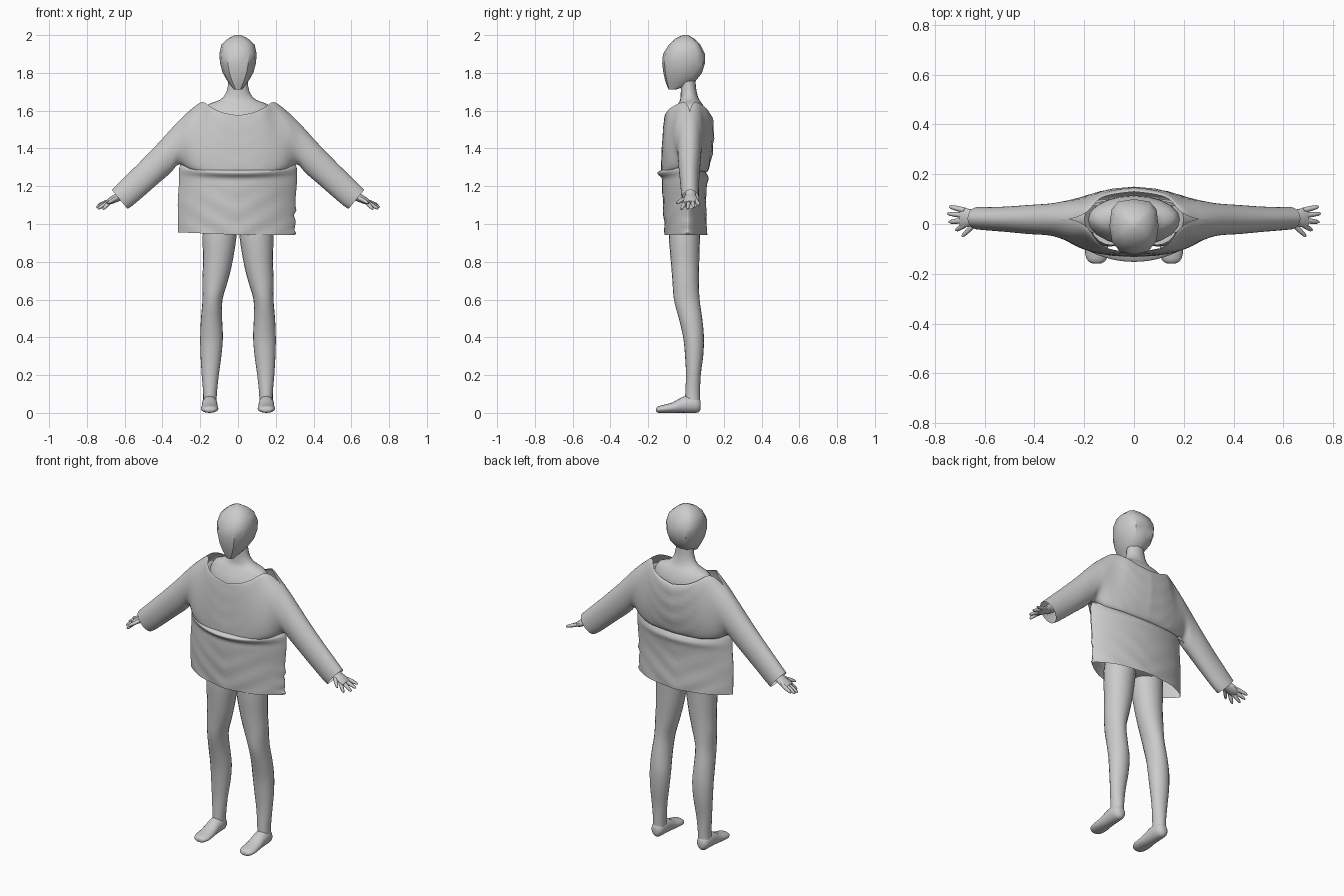
import bpy, bmesh, math
from mathutils import Vector

grey = bpy.data.materials.new("plain grey")
grey.diffuse_color = (0.6, 0.6, 0.6, 1)
X, Y, Z = Vector((1, 0, 0)), Vector((0, 1, 0)), Vector((0, 0, 1))


def resample(rows, n):
    """Catmull-Rom smoothing through rows of numbers, n steps per span."""
    out = []
    for i in range(len(rows) - 1):
        a, b, c, d = (rows[max(i - 1, 0)], rows[i], rows[i + 1],
                      rows[min(i + 2, len(rows) - 1)])
        for k in range(n):
            t = k / n
            out.append([q + .5 * t * (r - p + t * (2 * p - 5 * q + 4 * r - s
                        + t * (3 * (q - r) + s - p)))
                        for p, q, r, s in zip(a, b, c, d)])
    return out + [list(rows[-1])]


def finish(name, bm, mirror=False, angle=50):
    bmesh.ops.remove_doubles(bm, verts=bm.verts, dist=0.0005)
    bmesh.ops.recalc_face_normals(bm, faces=bm.faces)
    me = bpy.data.meshes.new(name)
    bm.to_mesh(me)
    bm.free()
    ob = bpy.data.objects.new(name, me)
    bpy.context.collection.objects.link(ob)
    me.materials.append(grey)
    if mirror:
        m = ob.modifiers.new("mirror", 'MIRROR')
        m.merge_threshold = 0.001
    for o in bpy.context.selected_objects:
        o.select_set(False)
    ob.select_set(True)
    bpy.context.view_layer.objects.active = ob
    bpy.ops.object.shade_smooth_by_angle(angle=math.radians(angle))
    return ob


def bridge(bm, rows, wrap=False):
    rows = [[bm.verts.new(p) for p in r] for r in rows]
    for a, b in zip(rows, rows[1:]):
        n = len(a)
        for i in range(n if wrap else n - 1):
            j = (i + 1) % n
            bm.faces.new((a[i], a[j], b[j], b[i]))
    return rows


def loft(bm, rings, u, v, sides, square=1.0):
    """Capped tube of elliptical rings (x, y, z, ru, rv); square < 1 boxes
    the half facing along +v."""
    pts = []
    for r in rings:
        ring = []
        for k in range(sides):
            a = k * math.tau / sides
            c, s = math.cos(a), math.sin(a)
            p = square if s > -.1 else (1 + square) / 2
            ring.append(Vector(r[:3])
                        + u * r[3] * math.copysign(abs(c) ** p, c)
                        + v * r[4] * math.copysign(abs(s) ** p, s))
        pts.append(ring)
    rows = bridge(bm, pts, True)
    bm.faces.new(rows[0])
    bm.faces.new(rows[-1])


def limb(bm, rings, sides):
    """Tube whose rings face along the line from first to last ring."""
    d = (Vector(rings[-1][:3]) - Vector(rings[0][:3])).normalized()
    u = d.cross(Y).normalized()
    loft(bm, rings, u, u.cross(d).normalized(), sides)


# head: boxy egg with a narrow chin, z / half width / front y / back y
bm = bmesh.new()
head = [(1.712, .022, -.092, -.05), (1.75, .052, -.108, .045),
        (1.80, .081, -.12, .085), (1.85, .095, -.126, .10),
        (1.90, .099, -.122, .10), (1.95, .088, -.09, .075),
        (1.98, .055, -.06, .045), (2.0, .018, -.018, .012)]
loft(bm, [(0, (f + b) / 2, z, w, (b - f) / 2) for z, w, f, b in head],
     X, Y, 12, .65)
finish("head", bm, angle=35)

# neck and torso
bm = bmesh.new()
torso = [(.965, .005, .15, .075), (1.0, .01, .18, .09), (1.15, .01, .15, .08),
         (1.3, .01, .15, .085), (1.45, .01, .17, .095), (1.55, .015, .185, .1),
         (1.60, .02, .18, .085), (1.635, .022, .155, .065), (1.655, .02, .1, .052),
         (1.685, .016, .068, .044), (1.73, .012, .054, .04), (1.79, .01, .05, .04)]
loft(bm, resample([(0, y, z, a, b) for z, y, a, b in torso], 2), X, Y, 20)
finish("torso_and_neck", bm)

# legs
bm = bmesh.new()
leg = [(1.05, .09, 0, .085, .085), (.94, .097, -.008, .09, .083),
       (.8, .107, -.005, .078, .075), (.7, .121, -.002, .068, .07),
       (.6, .135, .004, .053, .068), (.5, .14, .024, .056, .062),
       (.4, .14, .04, .06, .055), (.3, .143, .043, .055, .048),
       (.2, .147, .039, .045, .039), (.1, .148, .035, .036, .039),
       (.04, .15, .035, .036, .039)]
loft(bm, resample([(x, y, z, a, b) for z, x, y, a, b in leg], 3), X, Y, 20)
finish("legs", bm, True)

# feet, lofted from heel to toe
bm = bmesh.new()
foot = [(.078, .04, .015, .02), (.065, .042, .032, .04), (.03, .047, .04, .047),
        (-.02, .042, .041, .042), (-.07, .028, .044, .028),
        (-.12, .021, .046, .021), (-.148, .018, .035, .017), (-.158, .016, .018, .009)]
loft(bm, resample([(.15, y, z, a, b) for y, z, a, b in foot], 2), X, Z, 16)
finish("feet", bm, True)

# arms inside the sleeves
bm = bmesh.new()
limb(bm, resample([(.16, .02, 1.56, .06, .055), (.27, .02, 1.46, .05, .045),
                   (.42, .02, 1.32, .04, .038), (.52, .022, 1.235, .036, .034),
                   (.635, .025, 1.14, .024, .028)], 3), 14)
finish("arms", bm, True)

# hands: palm, four fingers and a thumb
bm = bmesh.new()
limb(bm, [(.61, .025, 1.155, .022, .026), (.645, .024, 1.138, .022, .034),
          (.675, .025, 1.122, .018, .04), (.697, .026, 1.112, .011, .038)], 10)
for root, tip in (((.68, .055, 1.122), (.742, .07, 1.10)),
                  ((.685, .035, 1.118), (.749, .042, 1.088)),
                  ((.685, .014, 1.115), (.743, .008, 1.08)),
                  ((.68, -.005, 1.115), (.715, -.025, 1.078)),
                  ((.64, 0, 1.138), (.69, -.05, 1.11))):
    a, b = Vector(root), Vector(tip)
    limb(bm, [(*a.lerp(b, t), r, r) for t, r in
              ((0, .011), (.5, .0105), (.85, .008), (1, .004))], 8)
finish("hands", bm, True)

# upper garment: front and back panels running from the middle out to the cuff
# top x, top z, bottom x, bottom z, then top y, bottom y, bulge for front and back
stations = [
    (0, 1.575, 0, 1.272, -.112, -.13, -.006, .13, .105, .028),
    (.08, 1.59, .10, 1.274, -.104, -.122, -.01, .12, .1, .028),
    (.14, 1.617, .18, 1.278, -.078, -.1, -.02, .1, .088, .03),
    (.19, 1.645, .25, 1.29, -.012, -.055, -.05, .048, .06, .05),
    (.25, 1.605, .312, 1.315, .018, .012, -.077, .022, .025, .068),
    (.32, 1.54, .36, 1.268, .02, .02, -.066, .02, .02, .062),
    (.42, 1.43, .43, 1.208, .02, .02, -.06, .02, .02, .056),
    (.52, 1.327, .5, 1.147, .02, .02, -.052, .02, .02, .05),
    (.61, 1.238, .558, 1.098, .021, .021, -.047, .021, .021, .047),
    (.668, 1.18, .585, 1.08, .022, .022, -.044, .022, .022, .046)]
bm = bmesh.new()
rows_v = 18
for col in (4, 7):
    grid = []
    for s in resample(stations, 5):
        line = []
        for k in range(rows_v + 1):
            a = math.pi * k / rows_v
            t = (1 - math.cos(a)) / 2
            x = s[0] + (s[2] - s[0]) * t
            z = s[1] + (s[3] - s[1]) * t
            y = s[col] + (s[col + 1] - s[col]) * t + s[col + 2] * math.sin(a)
            # soft hanging folds, stronger on the back
            fold = (.003 if col == 7 else .001) * max(0, 1 - x / .3)
            y += fold * math.sin(a) * math.sin(70 * (z - 4 * x * x))
            line.append((max(x, 0), y, z))
        grid.append(line)
    bridge(bm, grid)
finish("loose_top_with_sleeves", bm, True)

# lower garment: flat wide tube with a lip at its top edge
# z, half width, front y, back y
skirt = [(1.29, .305, -.122, .1), (1.275, .311, -.15, .103),
         (1.262, .312, -.148, .112), (1.24, .312, -.128, .12),
         (1.2, .312, -.126, .11), (1.1, .311, -.122, .106),
         (1.0, .31, -.116, .11), (.943, .309, -.112, .11)]
bm = bmesh.new()
rings = []
for z, w, f, b in resample(skirt, 4):
    ring = []
    for k in range(64):
        a = math.tau * k / 64
        s, c = math.sin(a), math.cos(a)
        depth = (b if s > 0 else -f)
        low = min(1, max(0, (1.22 - z) / .1))
        # diagonal folds meeting at the middle
        fold = 1 + .025 * low * math.sin(55 * (z - .6 * abs(c) * w))
        x = w * c - .008 * low
        # crumpled side seam
        if c > .85 and z < 1.12:
            x += .008 * math.sin(z * 160) * (c - .85) / .15
        y = depth * math.copysign(abs(s) ** 1.5, s) * fold + .01 * c * c
        ring.append((x, y, z + .025 * c * c * max(0, (z - 1.2) / .09)
                     + .012 * max(0, -c) * max(0, (1.05 - z) / .1)))
    rings.append(ring)
bridge(bm, rings, True)
finish("lower_tunic", bm)
